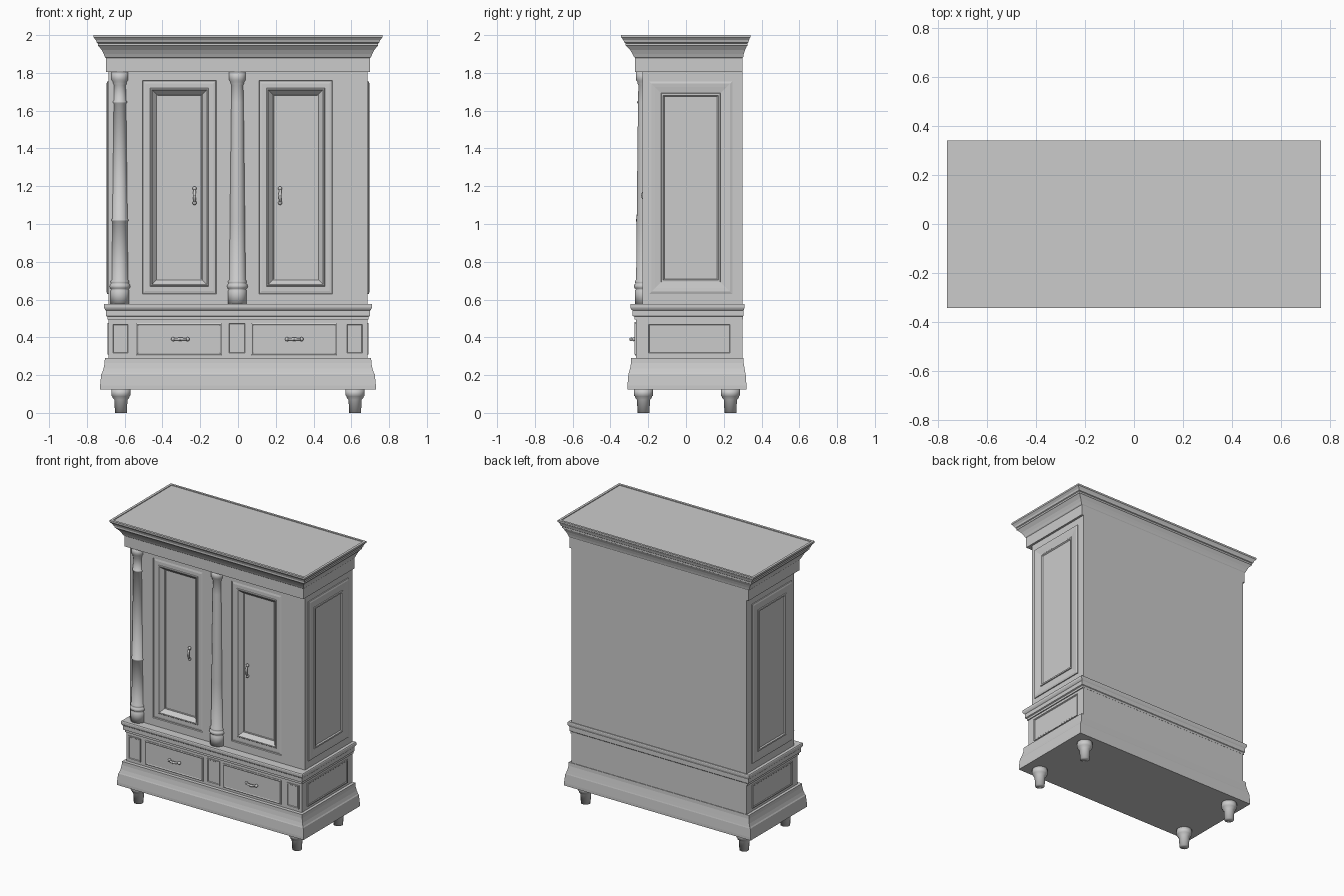
import bpy, bmesh, math
from mathutils import Matrix, Vector

if "Cube" in bpy.data.objects:
    bpy.data.objects.remove(bpy.data.objects["Cube"])

grey = bpy.data.materials.new("plain grey")
grey.use_nodes = True
grey.diffuse_color = (0.6, 0.6, 0.6, 1)
grey.node_tree.nodes["Principled BSDF"].inputs["Base Color"].default_value = (0.6, 0.6, 0.6, 1)


def finish(name, bm, smooth=False):
    if smooth:
        for f in bm.faces:
            f.smooth = True
        for e in bm.edges:
            e.smooth = e.calc_face_angle(0) < math.radians(35)
    mesh = bpy.data.meshes.new(name)
    bm.to_mesh(mesh)
    bm.free()
    mesh.materials.append(grey)
    ob = bpy.data.objects.new(name, mesh)
    bpy.context.collection.objects.link(ob)
    return ob


def skin(bm, rings, cap_start, cap_end):
    """Bridge matching loops of points with quads."""
    loops = [[bm.verts.new(p) for p in r] for r in rings]
    n = len(loops[0])
    for a, b in zip(loops, loops[1:]):
        for i in range(n):
            j = (i + 1) % n
            bm.faces.new((a[i], a[j], b[j], b[i]))
    if cap_start:
        bm.faces.new(loops[0][::-1])
    if cap_end:
        bm.faces.new(loops[-1])


def moulding(name, levels):
    """Rectangular stack: half width, front y, back y, height."""
    bm = bmesh.new()
    skin(bm, [[(-x, f, z), (x, f, z), (x, b, z), (-x, b, z)] for x, f, b, z in levels], True, True)
    return finish(name, bm)


def box(name, x0, x1, y0, y1, z0, z1):
    bm = bmesh.new()
    skin(bm, [[(x0, y0, z), (x1, y0, z), (x1, y1, z), (x0, y1, z)] for z in (z0, z1)], True, True)
    return finish(name, bm)


def panel(name, side, u0, u1, v0, v1, steps):
    """Nested frame on the front or a side; steps are inset and outward distance."""
    rings = []
    for i, d in steps:
        r = [(u0 + i, v0 + i), (u1 - i, v0 + i), (u1 - i, v1 - i), (u0 + i, v1 - i)]
        if side == "front":
            rings.append([(u, -d, v) for u, v in r])
        elif side == "left":
            rings.append([(d, u, v) for u, v in r])
        else:
            rings.append([(-d, u, v) for u, v in r][::-1])
    bm = bmesh.new()
    skin(bm, rings, False, True)
    return finish(name, bm)


def turned(name, x, y, profile, sides=28):
    """Lathe a radius/height profile, bottom to top."""
    bm = bmesh.new()
    angles = [2 * math.pi * i / sides for i in range(sides)]
    skin(bm, [[(x + r * math.cos(a), y + r * math.sin(a), z) for a in angles]
              for r, z in profile], True, True)
    return finish(name, bm, True)


def handle(name, centre, vertical):
    """Bow handle with round ends, standing off the front."""
    bm = bmesh.new()
    for s in (-1, 1):
        bmesh.ops.create_uvsphere(bm, u_segments=12, v_segments=8, radius=0.011,
                                  matrix=Matrix.Translation((s * 0.038, -0.008, 0)))
    rings = []
    for k in range(11):
        t = k / 10 * 2 - 1
        r = 0.006 + 0.003 * math.cos(t * math.pi / 2) ** 2
        rings.append([(t * 0.038, -0.008 - 0.015 * (1 - t * t) + r * math.cos(a), r * math.sin(a))
                      for a in [2 * math.pi * i / 10 for i in range(10)]])
    skin(bm, rings, True, True)
    if vertical:
        bmesh.ops.rotate(bm, verts=bm.verts, matrix=Matrix.Rotation(math.pi / 2, 3, "Y"))
    bmesh.ops.translate(bm, verts=bm.verts, vec=Vector(centre))
    return finish(name, bm, True)


# Feet
foot = [(0.031, 0), (0.035, 0.07), (0.043, 0.078), (0.046, 0.088), (0.051, 0.092), (0.051, 0.126)]
for x, sx in ((-0.62, "right"), (0.62, "left")):
    for y, sy in ((-0.225, "front"), (0.235, "back")):
        turned(f"{sy}_{sx}_foot", x, y, foot)

# Plinth, drawer case and waist moulding
moulding("plinth", [(0.73, -0.31, 0.32, 0.125), (0.73, -0.31, 0.32, 0.145),
                    (0.724, -0.305, 0.316, 0.205), (0.719, -0.302, 0.314, 0.213),
                    (0.712, -0.296, 0.31, 0.235), (0.706, -0.291, 0.305, 0.265),
                    (0.705, -0.29, 0.304, 0.29)])
moulding("drawer_case", [(0.685, -0.265, 0.3, 0.29), (0.685, -0.265, 0.3, 0.5)])
moulding("waist_moulding", [(0.692, -0.273, 0.301, 0.495), (0.692, -0.273, 0.301, 0.51),
                            (0.7, -0.284, 0.304, 0.514), (0.7, -0.284, 0.304, 0.543),
                            (0.705, -0.29, 0.307, 0.548), (0.71, -0.295, 0.31, 0.558),
                            (0.71, -0.295, 0.31, 0.572), (0.707, -0.292, 0.308, 0.577)])

# Drawer fronts, corner blocks and centre block
drawer = [(0, 0.265), (0, 0.269), (0.006, 0.272), (0.012, 0.269)]
block = [(0, 0.265), (0, 0.272), (0.007, 0.272), (0.01, 0.268)]
panel("right_drawer", "front", -0.54, -0.085, 0.305, 0.475, drawer)
panel("left_drawer", "front", 0.07, 0.525, 0.305, 0.475, drawer)
panel("right_corner_block", "front", -0.67, -0.575, 0.31, 0.475, block)
panel("left_corner_block", "front", 0.57, 0.665, 0.31, 0.475, block)
panel("centre_block", "front", -0.055, 0.045, 0.31, 0.48, block)
for x, s in ((-0.305, "right"), (0.298, "left")):
    handle(f"{s}_drawer_handle", (x, -0.268, 0.39), False)

# Cabinet carcass with face frame around the door openings
box("cabinet_core", -0.685, 0.685, -0.19, 0.3, 0.57, 1.81)
for name, x0, x1 in (("right_stile", -0.685, -0.505), ("middle_stile", -0.115, 0.11),
                     ("left_stile", 0.5, 0.685)):
    box(name, x0, x1, -0.23, -0.19, 0.57, 1.81)
for s, x0, x1 in (("right", -0.505, -0.115), ("left", 0.11, 0.5)):
    box(f"{s}_bottom_rail", x0, x1, -0.23, -0.19, 0.57, 0.63)
    box(f"{s}_top_rail", x0, x1, -0.23, -0.19, 1.76, 1.81)
    # Door with sunk middle panel
    panel(f"{s}_door", "front", x0, x1, 0.63, 1.76,
          [(0, 0.23), (0.003, 0.224), (0.016, 0.227), (0.04, 0.227), (0.044, 0.231),
           (0.05, 0.231), (0.055, 0.224), (0.074, 0.204), (0.078, 0.204), (0.08, 0.2)])
for x, s in ((-0.23, "right"), (0.223, "left")):
    handle(f"{s}_door_handle", (x, -0.205, 1.15), True)

# Side panels, upper and lower
for s in ("left", "right"):
    panel(f"{s}_side_panel", s, -0.195, 0.245, 0.63, 1.755,
          [(0, 0.685), (0, 0.692), (0.012, 0.696), (0.03, 0.694), (0.062, 0.689),
           (0.064, 0.695), (0.074, 0.695), (0.08, 0.687)])
    panel(f"{s}_lower_side_panel", s, -0.205, 0.24, 0.31, 0.475,
          [(0, 0.685), (0, 0.691), (0.007, 0.691), (0.011, 0.687)])

# Columns: one at the right corner, one between the doors
base = [(0.05, 0.575), (0.05, 0.648), (0.045, 0.655), (0.053, 0.66), (0.056, 0.67),
        (0.053, 0.68), (0.047, 0.685), (0.05, 0.69), (0.05, 0.697), (0.044, 0.705)]
top = [(0.032, 1.735), (0.037, 1.743), (0.037, 1.752), (0.045, 1.762), (0.045, 1.806)]


def ring(r, z):
    return [(r, z - 0.008), (r + 0.005, z - 0.004), (r + 0.005, z + 0.004), (r, z + 0.008)]


turned("corner_column", -0.625, -0.22, base + ring(0.041, 1.02) + ring(0.034, 1.645) + top)
turned("centre_column", -0.003, -0.22, base + [(0.041, 1.02), (0.034, 1.645)] + top)

# Cornice with a shallow rim on top
moulding("cornice", [(0.7, -0.27, 0.3, 1.805), (0.7, -0.27, 0.3, 1.88),
                     (0.705, -0.276, 0.303, 1.885), (0.711, -0.283, 0.306, 1.9),
                     (0.721, -0.295, 0.312, 1.92), (0.738, -0.315, 0.322, 1.942),
                     (0.742, -0.319, 0.325, 1.944), (0.742, -0.319, 0.325, 1.956),
                     (0.748, -0.326, 0.33, 1.96), (0.752, -0.331, 0.333, 1.973),
                     (0.762, -0.341, 0.338, 1.985), (0.765, -0.344, 0.341, 1.988),
                     (0.765, -0.344, 0.341, 2.0), (0.748, -0.327, 0.326, 2.0),
                     (0.748, -0.327, 0.326, 1.995)])
